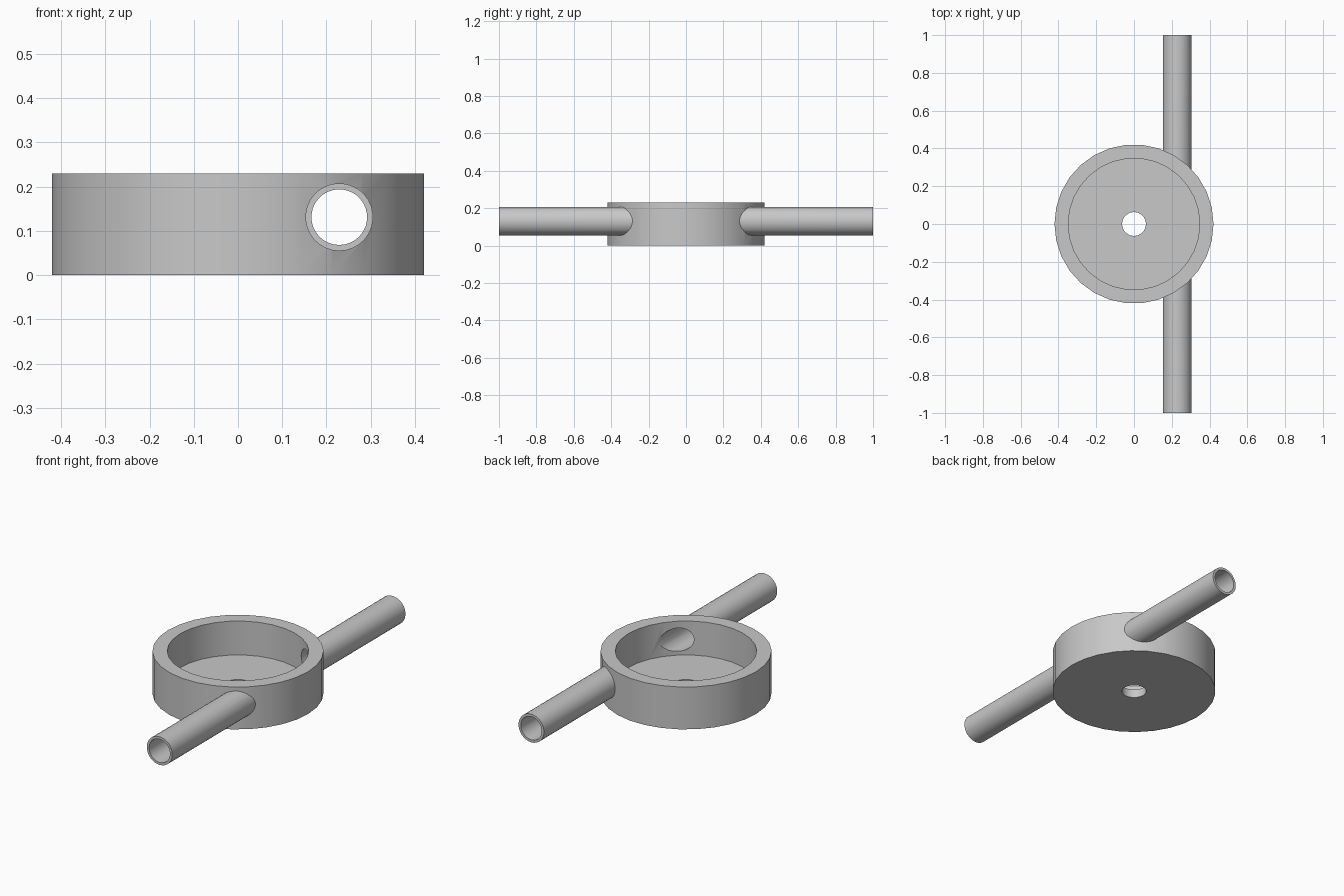
import bpy
import math

SIDES = 30
RIM_R, CAVITY_R, HOLE_R = 0.421, 0.348, 0.063
HEIGHT, FLOOR = 0.23, 0.046
PIPE_X, PIPE_Z = 0.229, 0.131
PIPE_R, BORE_R = 0.0766, 0.063

cube = bpy.data.objects.get("Cube")
if cube:
    bpy.data.objects.remove(cube, do_unlink=True)

grey = bpy.data.materials.new("plain grey")
grey.use_nodes = True
colour = (0.58, 0.58, 0.58, 1)
grey.diffuse_color = colour
grey.node_tree.nodes["Principled BSDF"].inputs["Base Color"].default_value = colour


def solid(name, radius, length, centre, along_y=False):
    """Capped cylinder with a vertex on the +x axis."""
    bpy.ops.mesh.primitive_cylinder_add(vertices=SIDES, radius=radius, depth=length)
    obj = bpy.context.object
    obj.name = obj.data.name = name
    obj.rotation_euler = (math.pi / 2 if along_y else 0, 0, 0 if along_y else math.pi / 2)
    obj.location = centre
    obj.data.materials.append(grey)
    return obj


def combine(target, tool, operation):
    """Apply an exact boolean and discard the tool."""
    tool.hide_render = True
    mod = target.modifiers.new(operation.lower(), "BOOLEAN")
    mod.operation = operation
    mod.solver = "EXACT"
    mod.object = tool
    bpy.ops.object.select_all(action="DESELECT")
    target.select_set(True)
    bpy.context.view_layer.objects.active = target
    bpy.ops.object.modifier_apply(modifier=mod.name)
    bpy.data.objects.remove(tool, do_unlink=True)


# Round cup with an off-centre pipe running through its wall
cup = solid("cup_with_side_pipes", RIM_R, HEIGHT, (0, 0, HEIGHT / 2))
pipe = solid("pipe", PIPE_R, 2, (PIPE_X, 0, PIPE_Z), along_y=True)
combine(cup, pipe, "UNION")

# Open cavity above the floor, which also clears the pipe from the inside
cavity = solid("cavity_cutter", CAVITY_R, HEIGHT, (0, 0, FLOOR + HEIGHT / 2))
combine(cup, cavity, "DIFFERENCE")

# Bore through both pipes and drain hole through the floor
bore = solid("bore_cutter", BORE_R, 2.2, (PIPE_X, 0, PIPE_Z), along_y=True)
combine(cup, bore, "DIFFERENCE")
drain = solid("drain_cutter", HOLE_R, 0.2, (0, 0, 0))
combine(cup, drain, "DIFFERENCE")

# Smooth the round walls, keep rims crisp
cup.select_set(True)
bpy.context.view_layer.objects.active = cup
bpy.ops.object.shade_smooth_by_angle(angle=math.radians(30))
